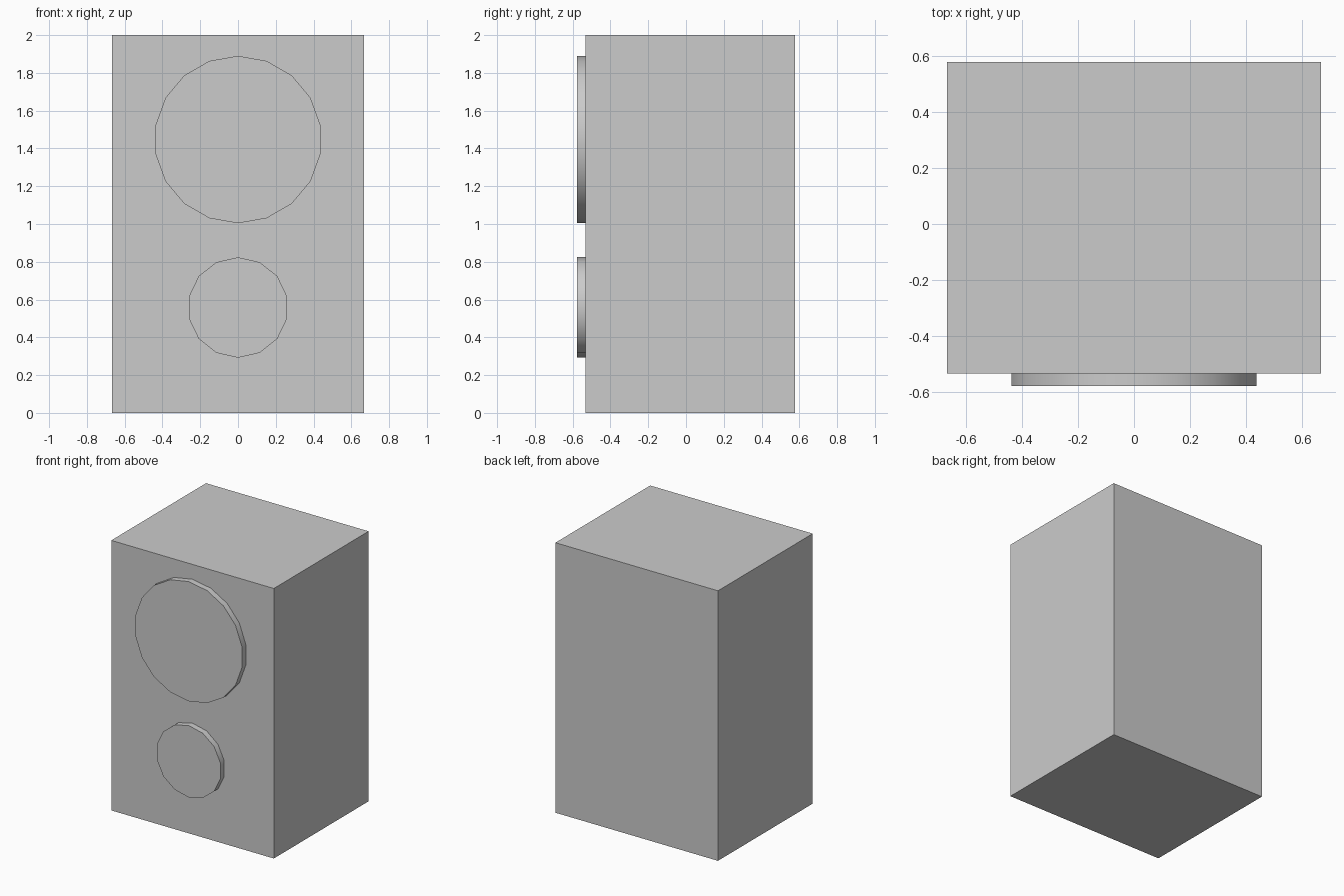
import bpy
import math

if "Cube" in bpy.data.objects:
    bpy.data.objects.remove(bpy.data.objects["Cube"])

FRONT, BACK, FACE = -0.532, 0.577, -0.577  # cabinet front, cabinet back, disc face


def smooth(obj):
    bpy.ops.object.shade_smooth_by_angle(angle=math.radians(30))


def driver_disc(name, sides, radius, z):
    # Shallow disc on the front panel, one corner pointing up
    inset = 0.01
    depth = FRONT + inset - FACE
    bpy.ops.mesh.primitive_cylinder_add(
        vertices=sides, radius=radius, depth=depth,
        location=(0, FACE + depth / 2, z), rotation=(math.pi / 2, 0, 0))
    obj = bpy.context.object
    obj.name = name
    bpy.ops.object.transform_apply(location=False, rotation=True, scale=True)
    smooth(obj)
    return obj


# Cabinet
bpy.ops.mesh.primitive_cube_add(size=1, location=(0, (FRONT + BACK) / 2, 1))
cabinet = bpy.context.object
cabinet.name = "speaker_cabinet"
cabinet.scale = (1.332, BACK - FRONT, 2)
bpy.ops.object.transform_apply(location=False, rotation=False, scale=True)

# Speaker cones
driver_disc("large_speaker_cone", 18, 0.443, 1.447)
driver_disc("small_speaker_cone", 14, 0.266, 0.558)
